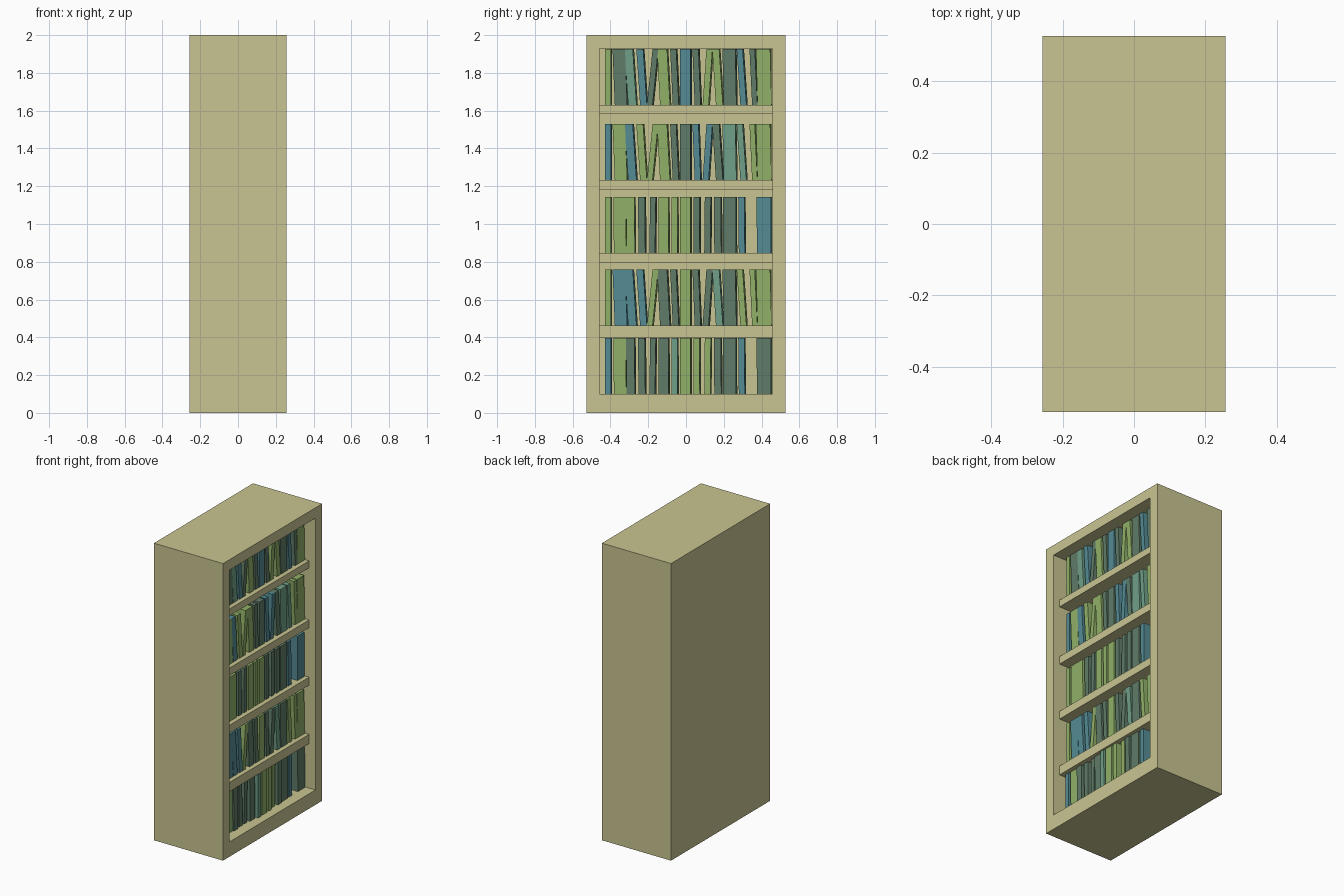
import bpy, bmesh, math, random
from mathutils import Matrix, Vector

if "Cube" in bpy.data.objects:
    bpy.data.objects.remove(bpy.data.objects["Cube"])

random.seed(4)

def material(name, rgb):
    m = bpy.data.materials.new(name)
    m.diffuse_color = (*rgb, 1)
    m.use_nodes = True
    m.node_tree.nodes["Principled BSDF"].inputs["Base Color"].default_value = m.diffuse_color
    return m

WOOD = material("pale_wood", (0.584, 0.558, 0.287))
COVERS = {
    "G": material("green_cover", (0.279, 0.434, 0.138)),
    "B": material("blue_cover", (0.089, 0.258, 0.296)),
    "S": material("slate_cover", (0.117, 0.202, 0.138)),
    "T": material("teal_cover", (0.162, 0.352, 0.246)),
}

def finish(bm, name, mat):
    bmesh.ops.recalc_face_normals(bm, faces=bm.faces[:])
    me = bpy.data.meshes.new(name)
    bm.to_mesh(me)
    bm.free()
    me.materials.append(mat)
    ob = bpy.data.objects.new(name, me)
    bpy.context.collection.objects.link(ob)
    return ob

def box_mesh(x0, x1, y0, y1, z0, z1):
    bm = bmesh.new()
    size = Vector((x1 - x0, y1 - y0, z1 - z0))
    mid = Vector((x0 + x1, y0 + y1, z0 + z1)) / 2
    bmesh.ops.create_cube(bm, size=1,
                          matrix=Matrix.Translation(mid) @ Matrix.Diagonal((*size, 1)))
    return bm

# Cabinet: solid block with a recess sunk into the +x side
FX, HY, INNER = 0.257, 0.527, 0.457
BACK, FLOOR, CEILING = -0.187, 0.10, 1.93
bm = box_mesh(-FX, FX, -HY, HY, 0, 2)
bm.normal_update()
face = max(bm.faces, key=lambda f: f.normal.x)
bmesh.ops.inset_region(bm, faces=[face], thickness=0.07)
for v in face.verts:
    v.co.z = CEILING if v.co.z > 1 else FLOOR
    v.co.y = math.copysign(INNER, v.co.y)
ext = bmesh.ops.extrude_discrete_faces(bm, faces=[face])
for v in ext["faces"][0].verts:
    v.co.x = BACK
finish(bm, "cabinet", WOOD)

# Shelves, set slightly behind the front frame
SHELVES = [(0.40, 0.462), (0.793, 0.847), (1.18, 1.232), (1.583, 1.63)]
for i, (z0, z1) in enumerate(SHELVES):
    finish(box_mesh(BACK, 0.21, -INNER, INNER, z0, z1), f"shelf_{i + 1}", WOOD)

# Book slots shared by every row: centre, width, sideways lean at the top
SLOTS = [(-.413, .030, 0), (-.350, .066, -.012), (-.294, .044, -.02),
         (-.235, .036, -.02), (-.177, .030, .03), (-.119, .053, -.016),
         (-.061, .032, -.014), (-.003, .055, 0), (.056, .032, -.012),
         (.114, .032, .02), (.167, .037, -.02), (.230, .068, -.006),
         (.294, .032, -.02), (.357, .028, -.014), (.412, .075, -.008)]
# Rows: base height, front position, lean factor, cover colours
ROWS = [(0.10, 0.195, 0.15, "BGSSSSTGGGSSB-S"),
        (0.462, 0.18, 1.0, "GBBBGSSGSSTSGGG"),
        (0.847, 0.18, 0.15, "GGGSSGGGSSSSB-B"),
        (1.232, 0.18, 1.0, "BGBGGGSSBBSTTGG"),
        (1.63, 0.18, 1.0, "GSTBSGSBSGGSBSG")]
HEIGHT, DEPTH = 0.297, 0.24

for r, (z, front, lean, colours) in enumerate(ROWS):
    for n, ((y, w, shift), c) in enumerate(zip(SLOTS, colours)):
        if c == "-":
            continue
        f = front + (random.uniform(-.015, .01) if r == 0 else 0)
        bm = box_mesh(f - DEPTH, f, y - w / 2, y + w / 2, z, z + HEIGHT)
        # lean the top sideways, and angle the rear a little
        for v in bm.verts:
            v.co.y += shift * lean * ((v.co.z - z) / HEIGHT - 0.5)
            v.co.y = min(v.co.y + (0.007 if v.co.x < f - 0.1 else 0), 0.454)
        finish(bm, f"book_row{r + 1}_{n + 1}", COVERS[c])
